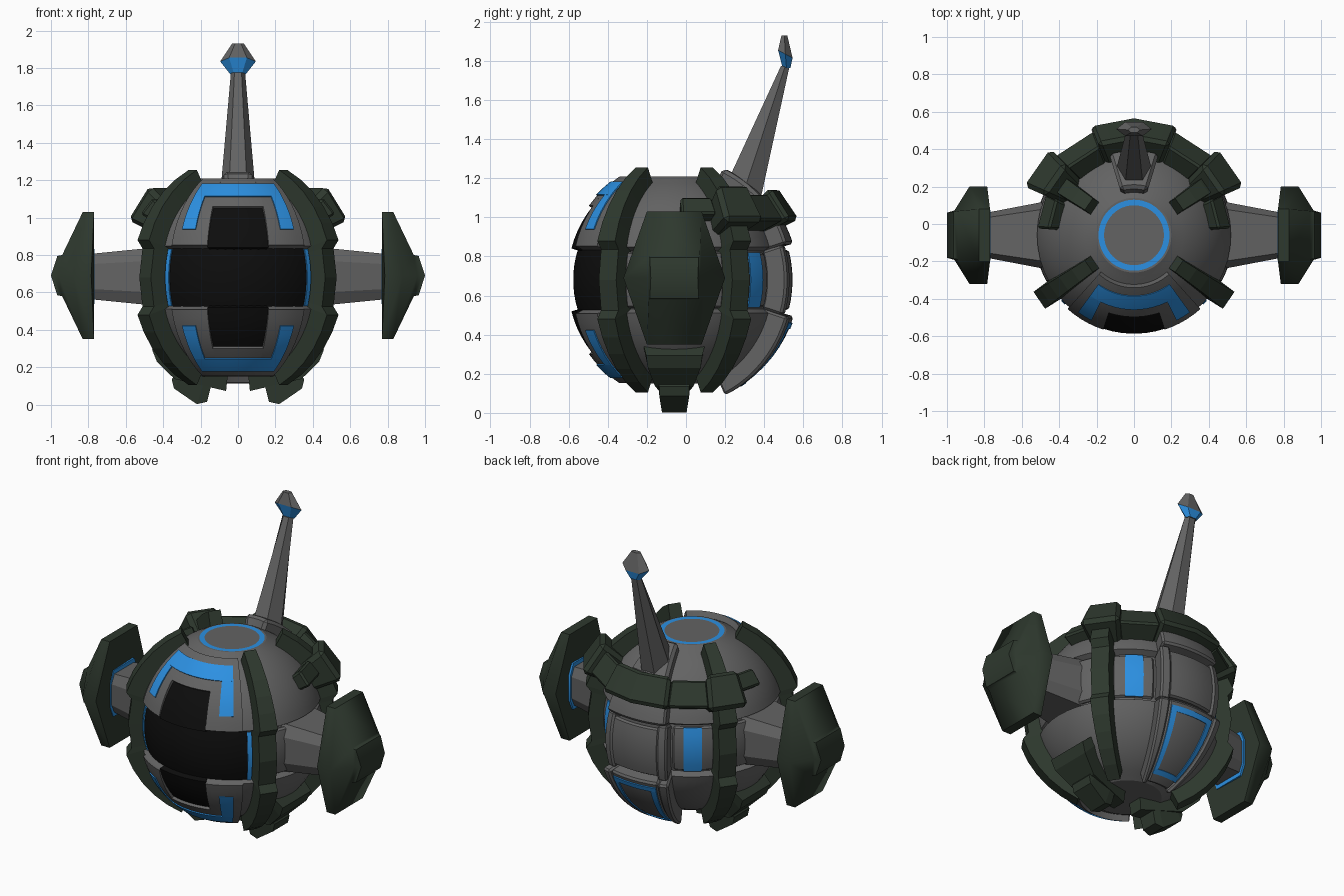
import bpy, bmesh
from math import sin, cos, radians, degrees, pi
from mathutils import Vector

if "Cube" in bpy.data.objects:
    bpy.data.objects.remove(bpy.data.objects["Cube"])

CENTRE = Vector((0, -0.06, 0.68))


def material(name, rgb):
    m = bpy.data.materials.new(name)
    m.use_nodes = True
    m.diffuse_color = (*rgb, 1)
    m.node_tree.nodes["Principled BSDF"].inputs["Base Color"].default_value = (*rgb, 1)
    return m


GREY = material("mid grey", (0.125, 0.125, 0.125))
GREEN = material("dark green", (0.027, 0.04, 0.027))
BLUE = material("bright blue", (0.025, 0.28, 0.76))
BLACK = material("cockpit black", (0.004, 0.004, 0.004))


def loft(name, rings, mats, bevel=0, smooth=25, rule=None):
    """Skin a list of equal-length point loops and close both ends."""
    bm = bmesh.new()
    loops = [[bm.verts.new(p) for p in ring] for ring in rings]
    n = len(rings[0])
    for a, b in zip(loops, loops[1:]):
        for i in range(n):
            j = (i + 1) % n
            bm.faces.new((a[i], a[j], b[j], b[i]))
    bm.faces.new(loops[0])
    bm.faces.new(loops[-1])
    bmesh.ops.remove_doubles(bm, verts=bm.verts, dist=0.0003)
    bmesh.ops.recalc_face_normals(bm, faces=bm.faces)
    if bevel:
        edges = [e for e in bm.edges if len(e.link_faces) == 2
                 and degrees(e.calc_face_angle(0)) > 50]
        bmesh.ops.bevel(bm, geom=edges, offset=bevel, segments=1,
                        affect='EDGES', clamp_overlap=True)
    if rule:
        for f in bm.faces:
            f.material_index = rule(f.calc_center_median())
    mesh = bpy.data.meshes.new(name)
    bm.to_mesh(mesh)
    bm.free()
    for m in mats:
        mesh.materials.append(m)
    ob = bpy.data.objects.new(name, mesh)
    bpy.context.collection.objects.link(ob)
    if smooth:
        bpy.ops.object.select_all(action='DESELECT')
        ob.select_set(True)
        bpy.context.view_layer.objects.active = ob
        bpy.ops.object.shade_smooth_by_angle(angle=radians(smooth))
    return ob


def polar(az, lat, r):
    a, l = radians(az), radians(lat)
    radius = r(abs(lat)) if callable(r) else r
    return CENTRE + Vector((cos(a) * cos(l), sin(a) * cos(l), sin(l))) * radius


def span(a, b, step=5):
    n = max(1, round(abs(b - a) / step))
    return [a + (b - a) * i / n for i in range(n + 1)]


def block(name, az0, az1, lat0, lat1, r0, r1, mat, bevel=0.012, step=5):
    """Solid patch of a spherical shell; a radius may be a function of latitude."""
    lats = span(lat0, lat1, step)
    rings = [[polar(az, l, r1) for l in lats] + [polar(az, l, r0) for l in reversed(lats)]
             for az in span(az0, az1, step)]
    return loft(name, rings, [mat], bevel)


def plate(name, az0, az1, lat0, lat1, r, mat):
    """Thin painted panel lying on a shell of radius r."""
    def offset(d):
        return lambda lat: (r(lat) if callable(r) else r) + d
    return block(name, az0, az1, lat0, lat1, offset(-0.003), offset(0.004), mat, 0)


def bar(name, az, stations, r_in, mat):
    """Bar along a meridian; stations are (latitude, radius, half width)."""
    a = radians(az)
    side = Vector((-sin(a), cos(a), 0))
    rings = []
    for lat, r, w in stations:
        o, i = polar(az, lat, r), polar(az, lat, r_in)
        rings.append([o - side * w * 0.9, o + side * w * 0.9, i + side * w, i - side * w])
    return loft(name, rings, [mat], 0, 0)


# Shell radii that swell towards the poles
def hull(lat):
    return 0.545 + 0.017 * (lat - 18) / 48


def pane(lat):
    return 0.551 + 0.011 * (lat - 18) / 23


def frame(lat):
    return 0.558 + 0.04 * (lat - 18) / 44


# Body: turned sphere with flat poles, a sunken waist and a blue top ring
profile = [(0.16, 0.53), (0.19, 0.53), (0.2, 0.53)]
profile += [(hull(l) * cos(radians(l)), hull(l) * sin(radians(l))) for l in span(66, 18, 4)]
profile += [(0.505 * cos(radians(l)), 0.505 * sin(radians(l))) for l in span(17, 0, 4)]
profile += [(r, -z) for r, z in reversed(profile[:-1])]
loft("body", [[CENTRE + Vector((r * cos(t * pi / 24), r * sin(t * pi / 24), z))
               for t in range(48)] for r, z in profile], [GREY, BLUE],
     rule=lambda c: int(c.z > 1.205 and 0.162 < (c - CENTRE).xy.length < 0.192))

# Cockpit: wide centre pane with upper and lower panes
FRONT = -90
block("cockpit_centre", FRONT - 45, FRONT + 45, -18, 18, 0.45, 0.517, BLACK, 0)
for s, tag in ((1, "upper"), (-1, "lower")):
    block(tag + "_cockpit_pane", FRONT - 18, FRONT + 18, s * 17, s * 41, 0.5, pane, BLACK, 0)
    block(tag + "_front_frame", FRONT - 18, FRONT + 18, s * 41, s * 62, 0.5, frame, GREY, 0)
    plate(tag + "_front_stripe", FRONT - 36, FRONT + 36, s * 47.5, s * 57,
          lambda lat: frame(lat) + 0.002, BLUE)
    for m in (1, -1):
        block(tag + "_front_cheek", FRONT + m * 18, FRONT + m * 42, s * 18, s * 62,
              0.5, frame, GREY, 0)
        plate(tag + "_front_stripe_leg", FRONT + m * 26.5, FRONT + m * 36, s * 27, s * 47.5,
              lambda lat: frame(lat) + 0.002, BLUE)

# Back spine: raised lower panel, waist panel and upper panel
block("back_lower_panel", 74, 106, -64, -17, 0.5, 0.638, GREY)
block("back_waist_panel", 74, 106, -15, 15, 0.5, 0.605, GREY)
block("back_upper_panel", 70, 110, 17, 36, 0.5, 0.635, GREY)
for s in (1, -1):
    block("back_lower_rail", 90 + s * 16, 90 + s * 22, -65, -17, 0.5, 0.65, GREY)
    block("back_waist_rail", 90 + s * 15, 90 + s * 21, -17, 17, 0.5, 0.614, GREY)
    plate("back_stripe_side", 90 + s * 11, 90 + s * 14.5, -55, -23, 0.64, BLUE)
for lat in (-58, -23):
    plate("back_stripe_cross", 75.5, 104.5, lat, lat + 3, 0.64, BLUE)
block("antenna_base", 73, 107, 42, 66, 0.5, 0.625, GREY, 0.02)

# Ribs: four meridian bars, thinner across the waist
upper = [(l, 0.646, 0.042 + 0.019 * (63 - l) / 45) for l in span(63, 18, 9)]
stations = upper + [(15, 0.603, 0.06), (0, 0.603, 0.06)]
stations += [(-l, r, w) for l, r, w in reversed(stations[:-1])]
for az in (34.5, 145.5, -34.5, -145.5):
    bar("rib", az, stations, 0.48, GREEN)

for s, tag in ((1, "left"), (-1, "right")):
    def m(az):
        return az if s > 0 else 180 - az

    # Side and rear waist panels
    block(tag + "_side_panel", m(-29), m(29), -16, 16, 0.45, 0.53, GREY)
    block(tag + "_rear_panel", m(40), m(68), -16, 16, 0.45, 0.517, GREY)
    plate(tag + "_rear_light", m(48.5), m(60.5), -15.5, 15.5, 0.519, BLUE)
    plate(tag + "_cockpit_light", m(-45), m(-42), -17, 17, 0.521, BLUE)

    # Rear collar: tail, shoulder block and link
    block(tag + "_collar_tail", m(4), m(25), 33, 43, 0.5, 0.625, GREEN, 0.012, 22)
    block(tag + "_collar_shoulder", m(24), m(46), 25, 43, 0.5, 0.725, GREEN, 0.025, 22)
    block(tag + "_collar_link", m(45), m(69), 27, 41, 0.5, 0.675, GREEN, 0.012, 24)

    # Skid under each side
    bar(tag + "_skid_plate", m(0), [(-40, 0.6, 0.16), (-46, 0.625, 0.15),
        (-58, 0.64, 0.11), (-84, 0.61, 0.05)], 0.5, GREEN)
    bar(tag + "_skid_foot", m(0), [(-57, 0.65, 0.085), (-60, 0.685, 0.085),
        (-72, 0.712, 0.07), (-76, 0.685, 0.06)], 0.55, GREEN)

    # Arm with chamfered corners and its blue collar
    def section(x, hy, hz):
        quarter = [(hy, 0.55 * hz), (0.78 * hy, hz)]
        half = quarter + [(-y, z) for y, z in reversed(quarter)]
        return [CENTRE + Vector((s * x, y, z + 0.005))
                for y, z in half + [(-y, -z) for y, z in half]]
    loft(tag + "_arm", [section(0.45, 0.185, 0.155), section(0.78, 0.122, 0.122)], [GREY])
    loft(tag + "_arm_collar", [section(0.767, 0.135, 0.148), section(0.79, 0.135, 0.148)],
         [BLUE])

    # Pod: six-sided shield with a ridged boss
    def shield(x_corner, x_mid, hy, hy_mid, hz):
        pts = [(hy, hz), (hy_mid, 0), (hy, -hz), (-hy, -hz), (-hy_mid, 0), (-hy, hz)]
        return [CENTRE + Vector((s * (x_mid if z == 0 else x_corner), y, z + 0.01))
                for y, z in pts]
    loft(tag + "_pod", [shield(0.77, 0.785, 0.14, 0.26, 0.34),
                        shield(0.83, 0.88, 0.14, 0.26, 0.34),
                        shield(0.94, 0.96, 0.13, 0.132, 0.11),
                        shield(0.966, 0.985, 0.125, 0.125, 0.105),
                        shield(1.0, 1.0, 0.12, 0.12, 0)], [GREEN], 0, 57)

block("collar_back", 68.5, 111.5, 26, 42, 0.5, 0.708, GREEN, 0.02, 21.5)


# Antenna mast and head
def hexagon(y, z, hw, hd, tilt=0):
    pts = [(1, 0), (0.5, 1), (-0.5, 1), (-1, 0), (-0.5, -1), (0.5, -1)]
    return [Vector((u * hw, y + v * hd, z - v * tilt)) for u, v in pts]


loft("antenna_mast", [hexagon(0.305, 1.16, 0.092, 0.08, 0.05),
                      hexagon(0.508, 1.775, 0.038, 0.022)], [GREY], 0, 0)
loft("antenna_head", [hexagon(0.514, 1.765, 0.04, 0.02),
                      hexagon(0.508, 1.835, 0.095, 0.037, 0.02),
                      hexagon(0.503, 1.93, 0.032, 0.015)], [GREY, BLUE], 0, 0,
     rule=lambda c: int(1.766 < c.z < 1.83))
